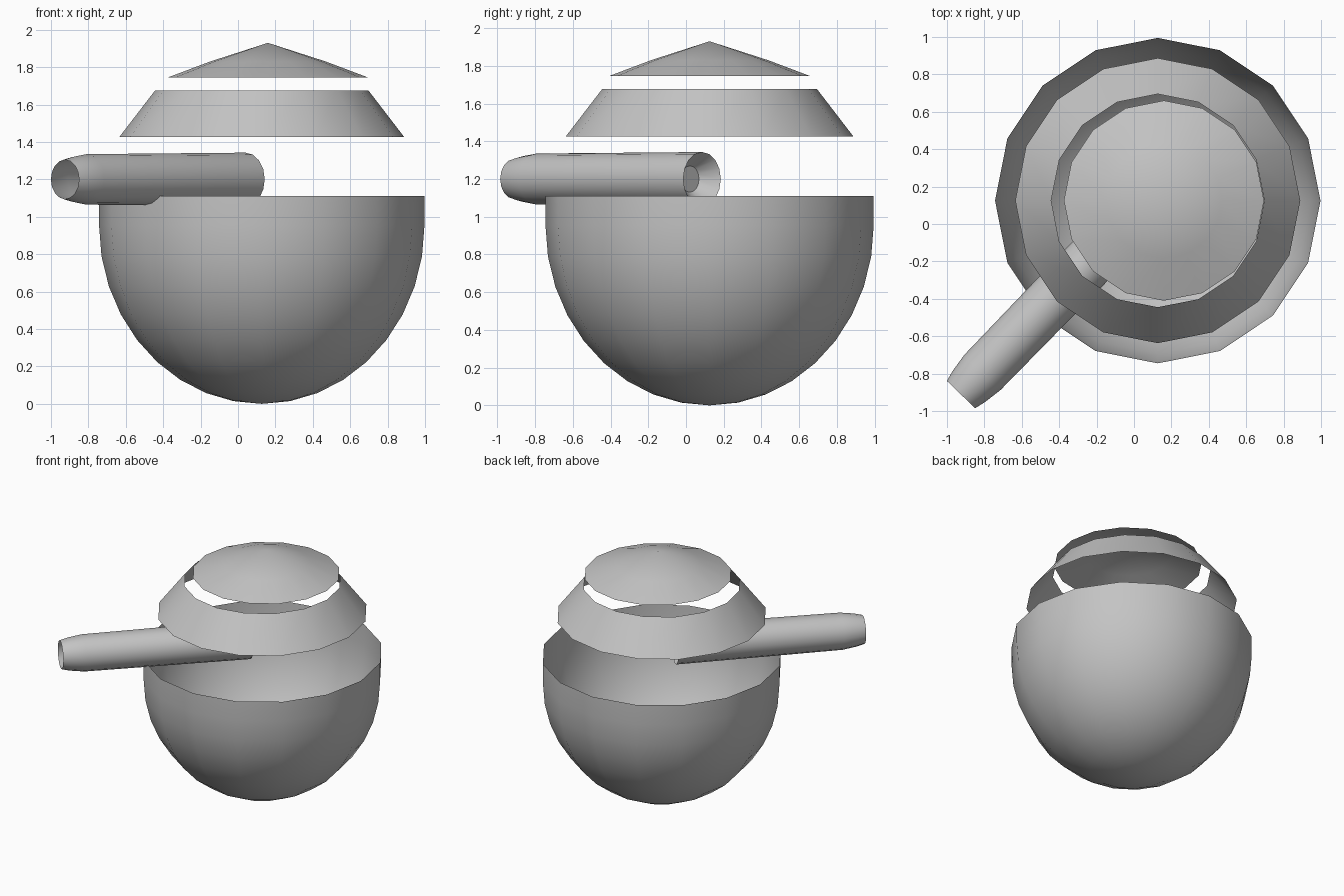
import bpy, bmesh, math
from mathutils import Vector, Matrix

old = bpy.data.objects.get("Cube")
if old:
    bpy.data.objects.remove(old, do_unlink=True)

grey = bpy.data.materials.new("plain grey")
grey.use_nodes = True
colour = (0.55, 0.55, 0.55, 1)
grey.diffuse_color = colour
grey.node_tree.nodes["Principled BSDF"].inputs["Base Color"].default_value = colour


def lathe(name, profile, matrix, sides=16):
    """Spin (radius, height) points round local z; zero radius makes a pole."""
    bm = bmesh.new()
    rings = []
    for r, z in profile:
        count = sides if r > 0 else 1
        rings.append([bm.verts.new((r * math.cos(math.tau * i / sides),
                                    r * math.sin(math.tau * i / sides), z))
                      for i in range(count)])
    for a, b in zip(rings, rings[1:]):
        for i in range(sides):
            j = (i + 1) % sides
            quad = [a[i % len(a)], a[j % len(a)], b[j % len(b)], b[i % len(b)]]
            bm.faces.new(list(dict.fromkeys(quad)))
    mesh = bpy.data.meshes.new(name)
    bm.to_mesh(mesh)
    bm.free()
    mesh.materials.append(grey)
    obj = bpy.data.objects.new(name, mesh)
    obj.matrix_world = matrix
    bpy.context.collection.objects.link(obj)
    bpy.ops.object.select_all(action='DESELECT')
    obj.select_set(True)
    bpy.context.view_layer.objects.active = obj
    bpy.ops.object.shade_smooth_by_angle(angle=math.radians(40))
    return obj


centre = Matrix.Translation((0.127, 0.125, 0))

# Open bowl: half ellipsoid with a short straight rim
radius, depth = 0.87, 0.955
steps = [math.radians(a) for a in range(10, 91, 10)]
bowl = [(0, 0)] + [(radius * math.sin(a), depth * (1 - math.cos(a))) for a in steps]
lathe("bowl", bowl + [(radius, 1.11)], centre)

# Floating open collar
lathe("collar", [(0.762, 1.426), (0.57, 1.676)], centre)

# Shallow pointed lid
lathe("lid", [(0.535, 1.745), (0.31, 1.83), (0, 1.93)],
      Matrix.Translation((0.16, 0.125, 0)))

# Hollow handle, open at the tip, with a funnel at its inner end
tip, inner = Vector((-0.925, -0.912, 1.2)), Vector((0.04, 0.085, 1.2))
axis = inner - tip
length = axis.length
place = Matrix.Translation(tip) @ axis.to_track_quat('Z', 'Y').to_matrix().to_4x4()
lathe("handle", [(0.105, 0), (0.12, 0.06), (0.135, 0.165), (0.143, length),
                 (0.07, length - 0.09), (0, length - 0.09)], place)
